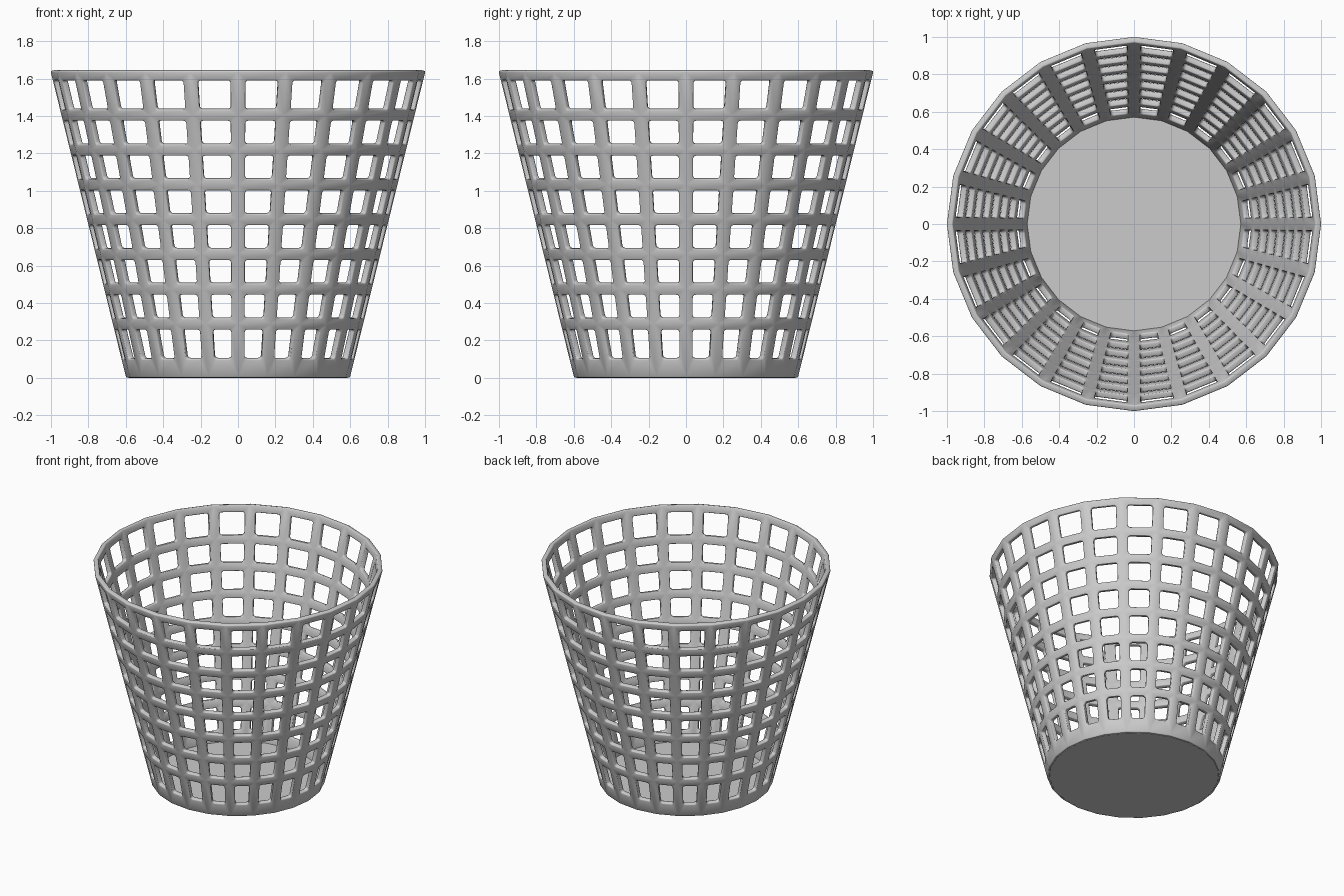
import bpy, bmesh
from math import sin, cos, pi
from mathutils import Vector

if "Cube" in bpy.data.objects:
    bpy.data.objects.remove(bpy.data.objects["Cube"])

SIDES, ROWS = 24, 8
HEIGHT, R_BOTTOM, R_TOP = 1.64, 0.598, 1.002
WALL = 0.033
FIRST, PITCH, HALF_RING = 0.101, 0.186, 0.03
CORNER, STEPS = 0.016, 3


def corner_point(i, z):
    """Point on the outer cone at polygon corner i and height z."""
    r = R_BOTTOM + (R_TOP - R_BOTTOM) * z / HEIGHT
    a = 2 * pi * i / SIDES
    return Vector((r * cos(a), r * sin(a), z))


def cell(bm, i, z0, z1, h0, h1):
    """One wall panel from z0 to z1 with a rounded window from h0 to h1."""
    def edge_point(s, z, inward):
        a, b = corner_point(i, z), corner_point(i + 1, z)
        d = (b - a).normalized()
        m = 0.036 + 0.005 * z / HEIGHT + inward
        return a + d * m if s < 0 else b - d * m

    outer = [bm.verts.new(corner_point(i + di, z))
             for di, z in ((0, z0), (1, z0), (1, z1), (0, z1))]
    arcs = []
    for k, (s, t) in enumerate(((-1, -1), (1, -1), (1, 1), (-1, 1))):
        arc = []
        for n in range(STEPS + 1):
            a = pi + k * pi / 2 + n * pi / 2 / STEPS
            inward = CORNER * (1 + s * cos(a) * -1)
            rise = CORNER * (1 - t * sin(a))
            z = h0 + rise if t < 0 else h1 - rise
            arc.append(bm.verts.new(edge_point(s, z, inward)))
        arcs.append(arc)
    for k in range(4):
        for n in range(STEPS):
            bm.faces.new((outer[k], arcs[k][n + 1], arcs[k][n]))
        j = (k + 1) % 4
        bm.faces.new((outer[k], outer[j], arcs[j][0], arcs[k][-1]))


def finish(name, bm, bevel, thickness=0):
    mesh = bpy.data.meshes.new(name)
    bm.to_mesh(mesh)
    bm.free()
    ob = bpy.data.objects.new(name, mesh)
    bpy.context.collection.objects.link(ob)
    bpy.ops.object.select_all(action='DESELECT')
    bpy.context.view_layer.objects.active = ob
    ob.select_set(True)
    if thickness:
        s = ob.modifiers.new("thickness", 'SOLIDIFY')
        s.thickness, s.offset, s.use_even_offset = thickness, -1, True
    b = ob.modifiers.new("soft_edges", 'BEVEL')
    b.width, b.segments = bevel, 2
    b.limit_method, b.angle_limit = 'ANGLE', 0.9
    bpy.ops.object.shade_smooth_by_angle(angle=0.6)
    return ob


# Lattice wall with rim and base band
bm = bmesh.new()
for row in range(ROWS):
    lo, hi = FIRST + row * PITCH, FIRST + (row + 1) * PITCH
    first, last = row == 0, row == ROWS - 1
    for i in range(SIDES):
        cell(bm, i,
             0 if first else lo, HEIGHT if last else hi,
             lo if first else lo + HALF_RING, hi if last else hi - HALF_RING)
bmesh.ops.remove_doubles(bm, verts=bm.verts, dist=0.0005)
finish("basket_wall", bm, 0.007, WALL)

# Closed floor
bm = bmesh.new()
bmesh.ops.create_cone(bm, cap_ends=True, segments=SIDES, radius1=0.587,
                      radius2=0.587, depth=0.03)
# align a corner with the x axis like the wall
bmesh.ops.translate(bm, verts=bm.verts, vec=(0, 0, 0.015))
finish("basket_floor", bm, 0.003)
